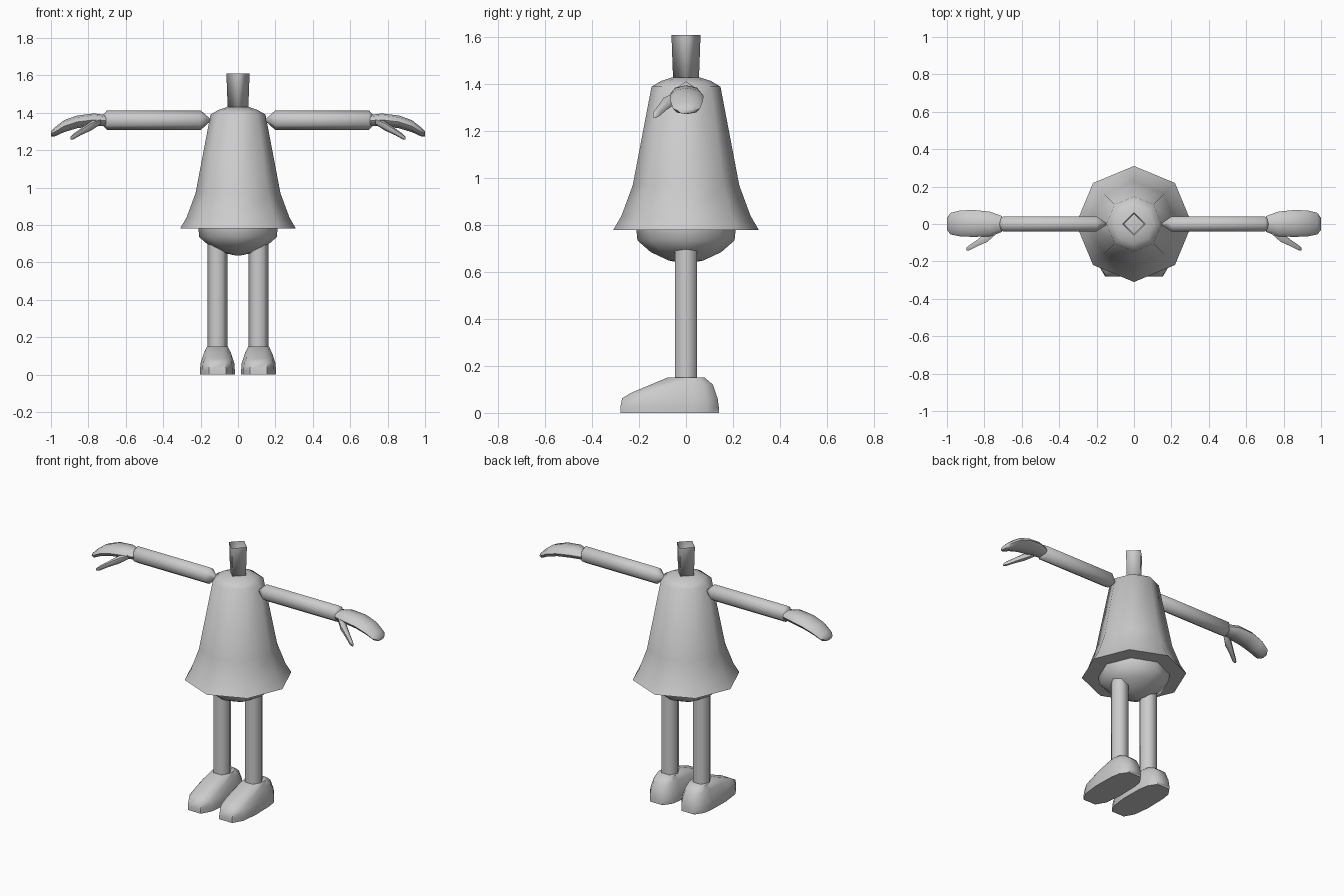
import bpy, bmesh, math
from mathutils import Vector

if "Cube" in bpy.data.objects:
    bpy.data.objects.remove(bpy.data.objects["Cube"])

grey = bpy.data.materials.new("light_grey")
grey.diffuse_color = (0.6, 0.6, 0.6, 1)
grey.use_nodes = True
grey.node_tree.nodes["Principled BSDF"].inputs["Base Color"].default_value = grey.diffuse_color


def loft(name, rings, cap_start=True, cap_end=True, angle=65):
    """Skin a list of equal-length point rings into one object."""
    bm = bmesh.new()
    vs = [[bm.verts.new(p) for p in r] for r in rings]
    n = len(rings[0])
    for a, b in zip(vs, vs[1:]):
        for i in range(n):
            j = (i + 1) % n
            bm.faces.new((a[i], a[j], b[j], b[i]))
    # orient outward while closed, then drop unwanted caps
    caps = [bm.faces.new(vs[0][::-1]), bm.faces.new(vs[-1])]
    bmesh.ops.recalc_face_normals(bm, faces=bm.faces)
    drop = [f for f, keep in zip(caps, (cap_start, cap_end)) if not keep]
    if drop:
        bmesh.ops.delete(bm, geom=drop, context='FACES_ONLY')
    me = bpy.data.meshes.new(name)
    bm.to_mesh(me)
    bm.free()
    me.materials.append(grey)
    ob = bpy.data.objects.new(name, me)
    bpy.context.collection.objects.link(ob)
    bpy.ops.object.select_all(action='DESELECT')
    ob.select_set(True)
    bpy.context.view_layer.objects.active = ob
    bpy.ops.object.shade_smooth_by_angle(angle=math.radians(angle))
    return ob


def ring_z(z, r, n, cx=0.0):
    """Horizontal ring with a corner on the x axis."""
    return [(cx + r * math.cos(math.tau * i / n), r * math.sin(math.tau * i / n), z)
            for i in range(n)]


def ring_x(s, x, cy, cz, ry, rz, n):
    """Ring across the x axis with a corner at the top."""
    return [(s * x, cy + ry * math.sin(math.tau * i / n), cz + rz * math.cos(math.tau * i / n))
            for i in range(n)]


# Dress: eight-sided bell with flat underside
loft("dress", [ring_z(z, r, 8) for z, r in
               [(0.78, 0.31), (0.84, 0.275), (0.97, 0.227), (1.39, 0.147),
                (1.415, 0.105), (1.43, 0.058)]])

# Neck: square tube, open on top
loft("neck", [ring_z(1.42, 0.055, 4), ring_z(1.61, 0.062, 4)], cap_end=False, angle=95)

# Hips: rounded bowl under the dress
loft("hips", [ring_z(z, r, 8) for z, r in
              [(0.636, 0.01), (0.65, 0.075), (0.685, 0.15), (0.735, 0.207), (0.785, 0.212)]])

# Shoe outline on the right half: x offset, y
half = [(0.045, -0.28), (0.08, -0.22), (0.093, -0.11), (0.09, 0.03), (0.08, 0.09), (0.045, 0.14)]
outline = half + [(-x, y) for x, y in reversed(half)]

for s, side in ((1, "left"), (-1, "right")):
    # Leg
    loft(side + "_leg", [ring_z(z, 0.054, 6, s * 0.11) for z in (0.14, 0.70)])

    # Shoe: sole, bulge, sloped upper, ankle opening
    def level(z, k, shift=0.0):
        return [(s * 0.11 + x * k, y * k + shift, z) for x, y in outline]
    upper = []
    for x, y in outline:
        t = (y + 0.28) / 0.42
        upper.append((s * 0.11 + x * 0.78, -0.235 + 0.35 * t, 0.085 + 0.035 * min(1, t * 2)))
    ankle = [(s * 0.11 + x * 0.6, -0.08 + 0.16 * (y + 0.28) / 0.42, 0.15) for x, y in outline]
    loft(side + "_shoe", [level(0, 1), level(0.025, 1), level(0.062, 0.97, -0.001),
                          upper, ankle], angle=55)

    # Arm: hexagonal rod with tapered ends
    loft(side + "_arm", [ring_x(s, x, 0, 1.36, r * 0.87, r, 6) for x, r in
                         [(0.15, 0.008), (0.20, 0.053), (0.70, 0.053), (0.72, 0.03)]])

    # Hand: drooping mitten
    loft(side + "_hand", [ring_x(s, *p, 8) for p in
                          [(0.705, 0, 1.358, 0.042, 0.030), (0.77, 0, 1.362, 0.066, 0.034),
                           (0.86, 0.003, 1.351, 0.072, 0.034), (0.93, 0.003, 1.328, 0.069, 0.032),
                           (0.98, 0.002, 1.297, 0.058, 0.024), (1.0, 0, 1.287, 0.033, 0.013)]])

    # Thumb: points forward and down
    loft(side + "_thumb", [ring_x(s, *p, 6) for p in
                           [(0.735, -0.035, 1.355, 0.02, 0.018), (0.785, -0.07, 1.33, 0.03, 0.025),
                            (0.84, -0.103, 1.298, 0.02, 0.018), (0.88, -0.127, 1.273, 0.016, 0.015),
                            (0.895, -0.133, 1.264, 0.009, 0.008)]])
